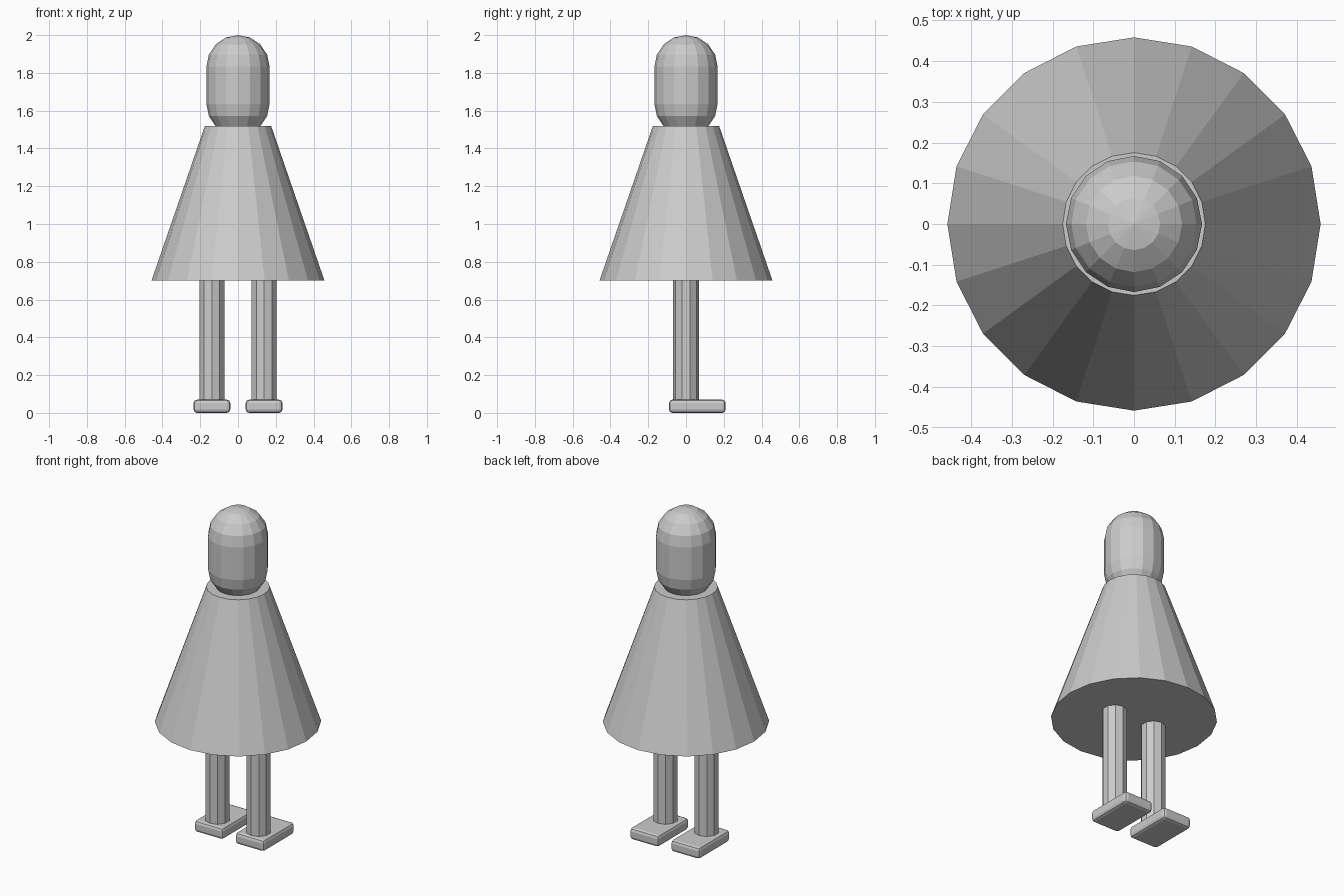
import bpy, bmesh
from mathutils import Matrix, Vector

if "Cube" in bpy.data.objects:
    bpy.data.objects.remove(bpy.data.objects["Cube"])


def make_object(name, bm):
    bmesh.ops.recalc_face_normals(bm, faces=bm.faces[:])
    mesh = bpy.data.meshes.new(name)
    bm.to_mesh(mesh)
    bm.free()
    obj = bpy.data.objects.new(name, mesh)
    bpy.context.collection.objects.link(obj)
    return obj


def frustum(name, sides, r_low, r_high, z_low, z_high, x=0):
    bm = bmesh.new()
    bmesh.ops.create_cone(
        bm, cap_ends=True, segments=sides, radius1=r_low, radius2=r_high,
        depth=z_high - z_low,
        matrix=Matrix.Translation((x, 0, (z_low + z_high) / 2)))
    return make_object(name, bm)


# Cloak: closed 20-sided cone
frustum("cloak", 20, 0.458, 0.175, 0.70, 1.52)

# Head: capsule made by pulling the halves of a sphere apart
R, Z_LOW, Z_HIGH = 0.167, 1.635, 1.833
bm = bmesh.new()
bmesh.ops.create_uvsphere(bm, u_segments=16, v_segments=8, radius=R)
bmesh.ops.bisect_plane(bm, geom=bm.verts[:] + bm.edges[:] + bm.faces[:],
                       plane_co=(0, 0, 0), plane_no=(0, 0, 1), dist=1e-4)
equator = [e for e in bm.edges if all(abs(v.co.z) < 1e-4 for v in e.verts)]
upper = [v for v in bm.verts if v.co.z > 1e-4]
bmesh.ops.split_edges(bm, edges=equator)
for face in bm.faces:
    face.tag = face.calc_center_median().z > 0
for v in bm.verts:
    v.co.z += Z_HIGH if v.link_faces[0].tag else Z_LOW
rims = [e for e in bm.edges if e.is_boundary]
bmesh.ops.bridge_loops(bm, edges=rims)
make_object("head", bm)

# Legs and feet, toes pointing to +y
for side, x in (("left", -0.138), ("right", 0.138)):
    frustum(side + "_leg", 10, 0.07, 0.07, 0.05, 0.75, x)

    bm = bmesh.new()
    bmesh.ops.create_cube(
        bm, size=1,
        matrix=Matrix.Translation((x, 0.06, 0.035)) @ Matrix.Diagonal((0.194, 0.30, 0.07, 1)))
    foot = make_object(side + "_foot", bm)
    bevel = foot.modifiers.new("soft_edges", "BEVEL")
    bevel.width = 0.018
    bevel.segments = 2
